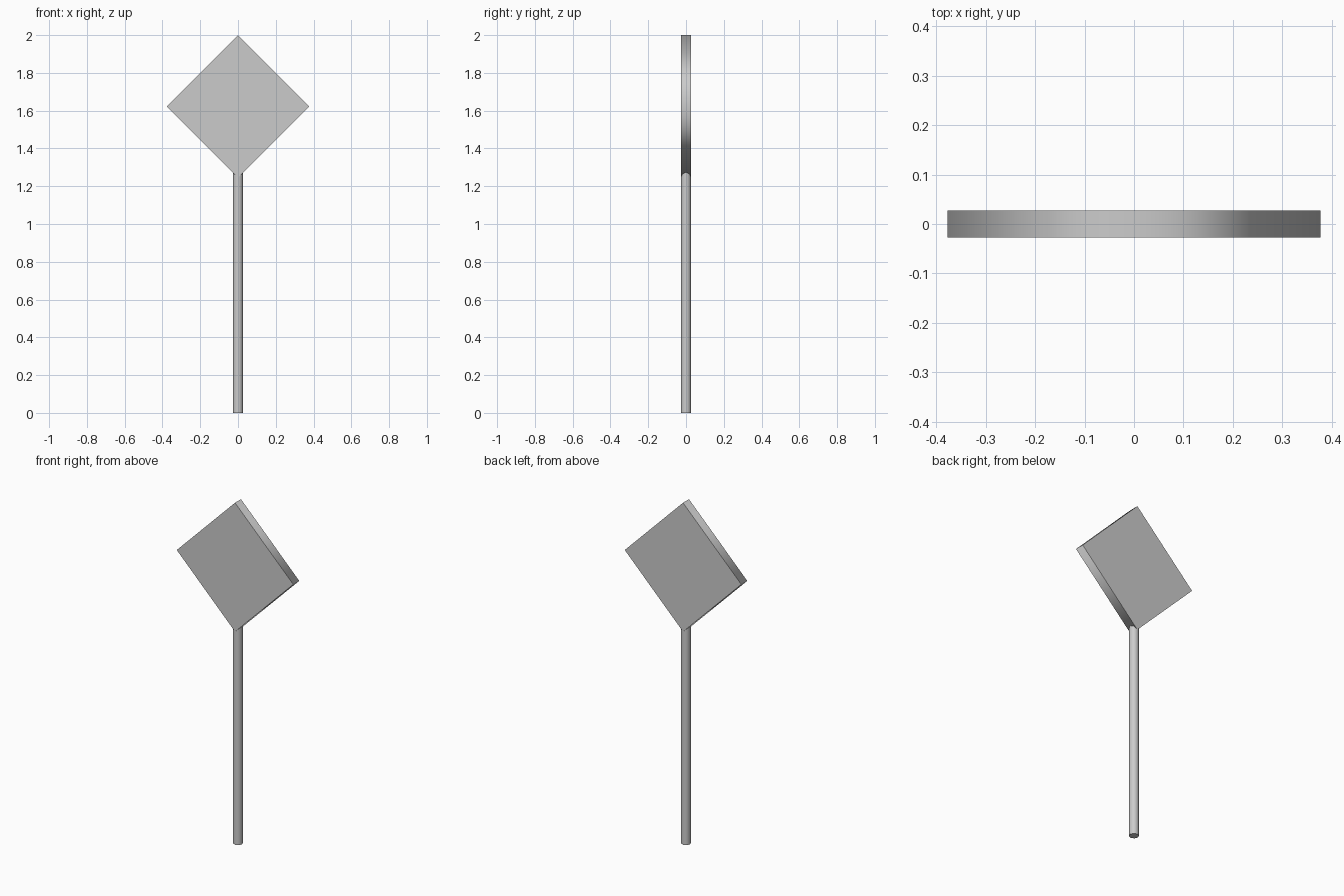
import bpy
import math
from mathutils import Matrix

if "Cube" in bpy.data.objects:
    bpy.data.objects.remove(bpy.data.objects["Cube"])


def prism(name, sides, radius, depth, matrix):
    """Cylinder with smooth sides, flat caps and sharp rims."""
    bpy.ops.mesh.primitive_cylinder_add(vertices=sides, radius=radius, depth=depth)
    ob = bpy.context.object
    ob.name = name
    me = ob.data
    me.transform(matrix)
    rim = set()
    for p in me.polygons:
        is_cap = abs(p.normal.dot(matrix.to_3x3().col[2])) > 0.9
        p.use_smooth = not is_cap
        if is_cap:
            rim.update(tuple(sorted(k)) for k in p.edge_keys)
    for e in me.edges:
        e.use_edge_sharp = tuple(sorted(e.vertices)) in rim
    return ob


# Round post, its top tucked just inside the panel's lower corner
prism("post", 8, 0.027, 1.28, Matrix.Translation((0, 0, 0.64)))

# Diamond panel standing on one corner, facing front
prism("diamond_panel", 4, 0.377, 0.055,
      Matrix.Translation((0, 0, 1.623)) @ Matrix.Rotation(math.pi / 2, 4, 'X'))
